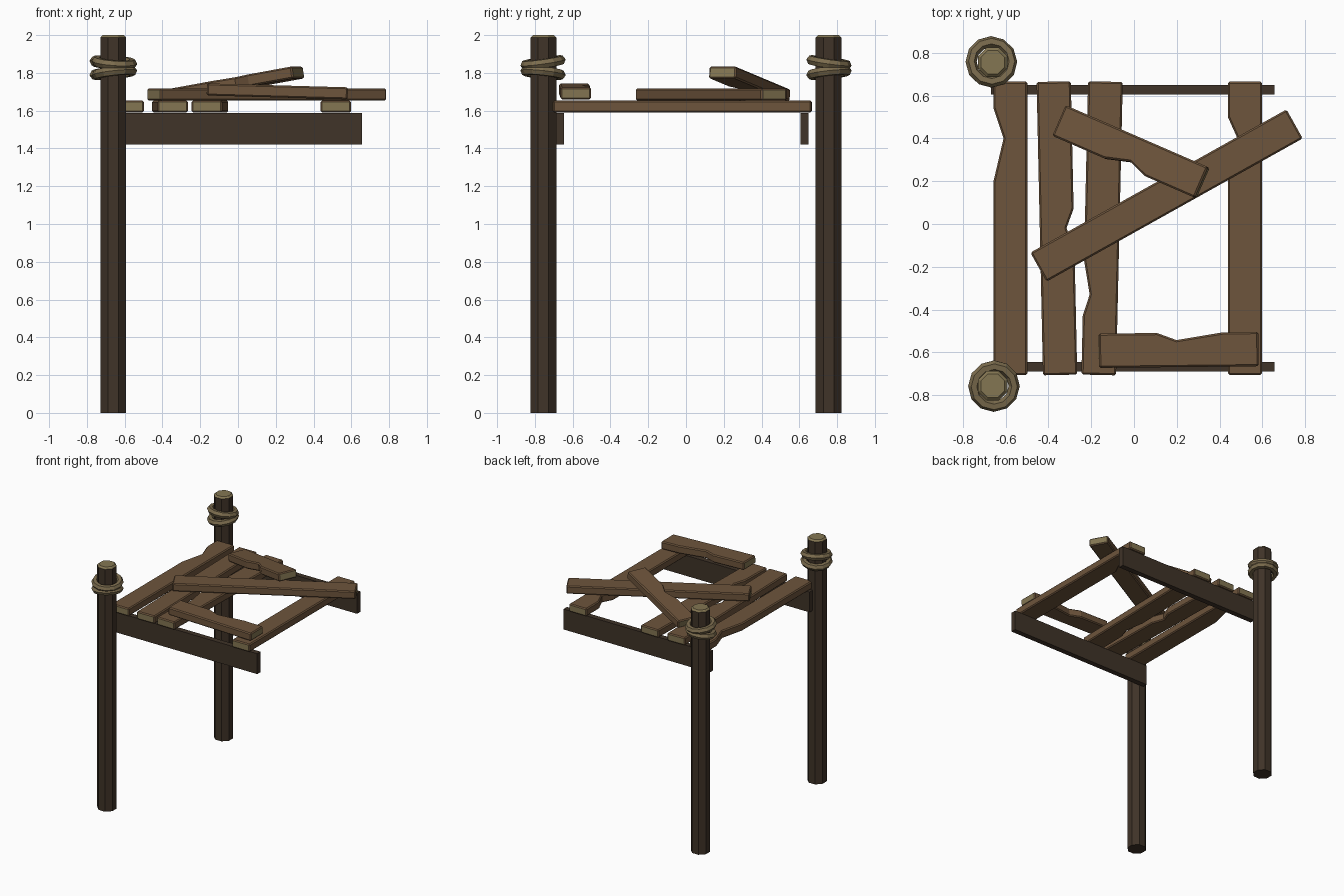
import bpy, bmesh
from math import radians, pi
from mathutils import Matrix

if "Cube" in bpy.data.objects:
    bpy.data.objects.remove(bpy.data.objects["Cube"])


def material(name, rgb):
    m = bpy.data.materials.new(name)
    m.diffuse_color = (*rgb, 1)
    m.use_nodes = True
    m.node_tree.nodes["Principled BSDF"].inputs["Base Color"].default_value = m.diffuse_color
    return m


BROWN = material("plank_wood", (0.155, 0.09, 0.045))
DARK = material("dark_wood", (0.05, 0.033, 0.021))
TAN = material("cut_wood", (0.23, 0.18, 0.085))
ROPE = material("rope", (0.20, 0.15, 0.075))


def finish(name, bm, mats, matrix):
    me = bpy.data.meshes.new(name)
    bmesh.ops.recalc_face_normals(bm, faces=bm.faces)
    bm.to_mesh(me)
    bm.free()
    for m in mats:
        me.materials.append(m)
    ob = bpy.data.objects.new(name, me)
    ob.matrix_world = matrix
    bpy.context.collection.objects.link(ob)
    return ob


def place(loc, rz=0, ry=0, rx=0):
    return (Matrix.Translation(loc) @ Matrix.Rotation(radians(rz), 4, 'Z')
            @ Matrix.Rotation(radians(ry), 4, 'Y') @ Matrix.Rotation(radians(rx), 4, 'X'))


def plank(name, loc, length, width, rz=0, ry=0, side=0, notch=(), depth=0, thick=0.064):
    """Board along local x; notch = three x positions of a dent in one long edge."""
    l, w = length / 2, width / 2
    dent = [(x, side * (w - d)) for x, d in zip(notch, (0, depth, 0))]
    low = dent if side < 0 else []
    high = dent[::-1] if side > 0 else []
    outline = [(-l, -w), *low, (l, -w), (l, w), *high, (-l, w)]
    bm = bmesh.new()
    base = bm.faces.new([bm.verts.new((x, y, -thick / 2)) for x, y in outline])
    top = bmesh.ops.extrude_face_region(bm, geom=[base])["geom"]
    bmesh.ops.translate(bm, vec=(0, 0, thick),
                        verts=[v for v in top if isinstance(v, bmesh.types.BMVert)])
    bmesh.ops.recalc_face_normals(bm, faces=bm.faces)
    sharp = [e for e in bm.edges if e.calc_face_angle(0) > 1]
    bmesh.ops.bevel(bm, geom=sharp, offset=0.008, segments=1, affect='EDGES')
    bm.normal_update()
    for f in bm.faces:
        f.material_index = int(abs(f.normal.x) > 0.95)
    return finish(name, bm, (BROWN, TAN), place(loc, rz, ry))


# Posts with chamfered, pale tops
def post(name, x, y):
    bm = bmesh.new()
    bmesh.ops.create_cone(bm, cap_ends=True, segments=8, radius1=0.074, radius2=0.074, depth=2)
    bmesh.ops.rotate(bm, verts=bm.verts, matrix=Matrix.Rotation(pi / 8, 3, 'Z'))
    rim = [e for e in bm.edges if all(v.co.z > 0.9 for v in e.verts)]
    bmesh.ops.bevel(bm, geom=rim, offset=0.013, segments=1, affect='EDGES')
    bm.normal_update()
    for f in bm.faces:
        f.material_index = int(f.normal.z > 0.3)
    finish(name, bm, (DARK, TAN), place((x, y, 1)))


# Rope loops: low-poly ring
def rope(name, loc, rx, ry, major=0.095, minor=0.026):
    bpy.ops.mesh.primitive_torus_add(major_segments=12, minor_segments=6,
                                     major_radius=major, minor_radius=minor)
    ob = bpy.context.object
    ob.name = name
    ob.data.materials.append(ROPE)
    ob.matrix_world = place(loc, 0, ry, rx)


for label, s in (("front", -1), ("back", 1)):
    post(label + "_post", -0.66, 0.755 * s)
    rope(label + "_upper_rope", (-0.66 - 0.006 * s, 0.757 * s, 1.855), -8 * s, 4)
    rope(label + "_lower_rope", (-0.66 - 0.006 * s, 0.757 * s, 1.80), 6 * s, -6)

# Support beams
for label, y in (("front", -0.667), ("back", 0.627)):
    bm = bmesh.new()
    bmesh.ops.create_cube(bm, size=1)
    bmesh.ops.scale(bm, vec=(1.325, 0.044, 0.167), verts=bm.verts)
    finish(label + "_beam", bm, (DARK,), place((-0.006, y, 1.505)))

# Deck boards running front to back
Z = 1.622
plank("deck_board_1", (-0.577, -0.02, Z), 1.37, 0.158, 90, 0, 1, (0.22, 0.42, 0.56), 0.047)
plank("deck_board_2", (-0.36, -0.02, Z), 1.37, 0.16, 91.25, 0, -1, (-0.10, 0.0, 0.09), 0.035)
plank("deck_board_3", (-0.149, -0.02, Z), 1.37, 0.162, 88.7, 0, 1, (-0.41, -0.31, -0.15), 0.03)
plank("deck_board_4", (0.518, -0.02, Z), 1.37, 0.16, 90, 0, 1, (0.33, 0.42, 0.52), 0.045)

# Loose boards lying on the deck
plank("loose_long_board", (0.152, 0.133, 1.686), 1.37, 0.155, 29.2)
plank("loose_front_board", (0.208, -0.588, 1.702), 0.745, 0.16, 0.6, 1.6, 1, (-0.10, -0.01, 0.21), 0.034)
plank("loose_top_board", (-0.014, 0.337, 1.742), 0.735, 0.156, -23.5, -9.5, -1, (-0.10, 0.02, 0.11), 0.034)
